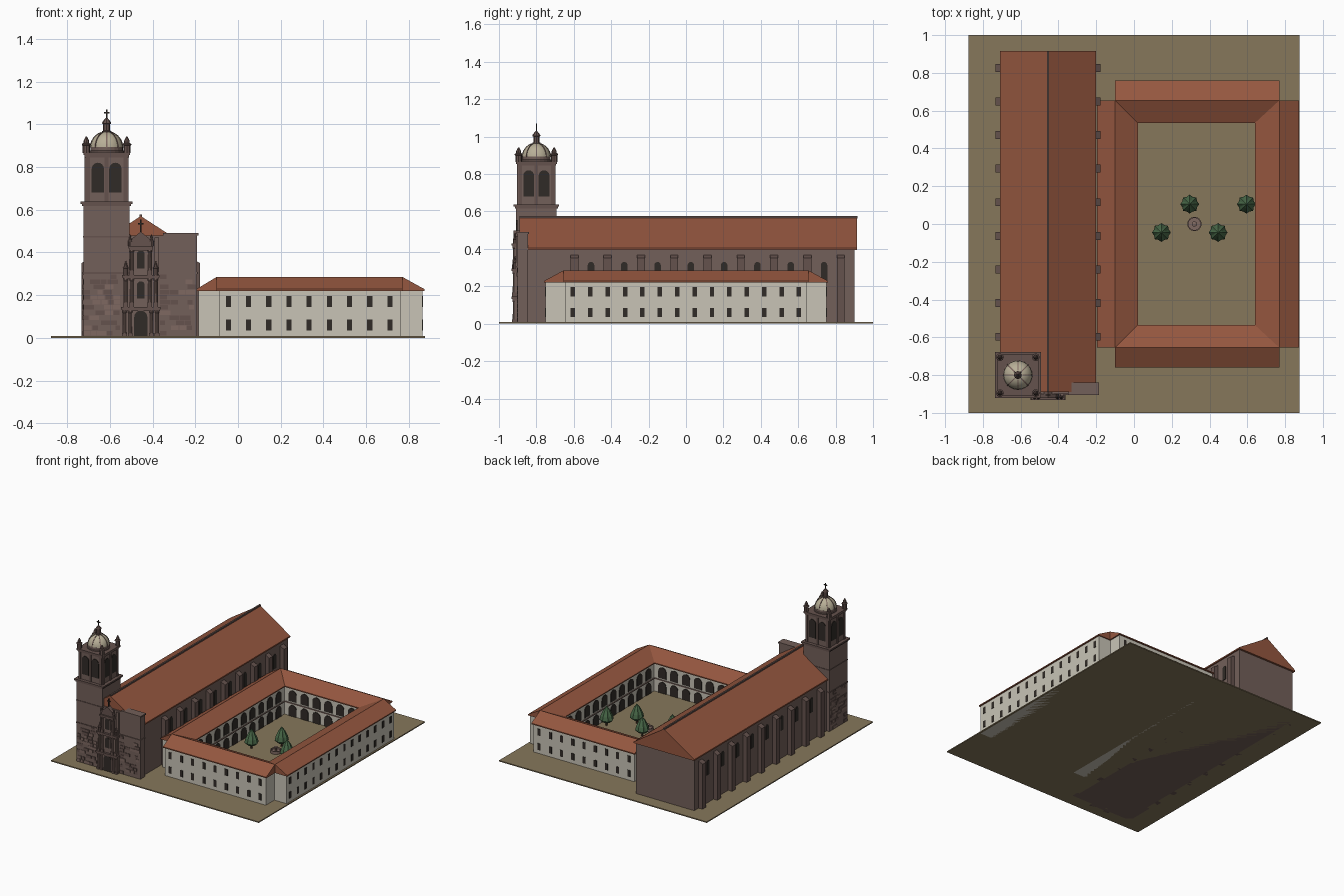
import bpy, bmesh, math, random
from mathutils import Vector

if "Cube" in bpy.data.objects:
    bpy.data.objects.remove(bpy.data.objects["Cube"])
random.seed(4)

STONE, STONE2, STONE3 = (.17, .115, .10), (.13, .085, .075), (.21, .14, .12)
TILE, PLASTER, DARK = (.30, .095, .05), (.58, .55, .47), (.03, .024, .02)
EARTH, CREAM, GREEN, BARK = (.24, .185, .105), (.48, .43, .31), (.07, .15, .07), (.09, .05, .03)
parts = {}


def part(name, color):
    parts[name] = (bmesh.new(), color)
    return parts[name][0]


def box(bm, x0, x1, y0, y1, z0, z1):
    hull(bm, [(x, y, z) for x in (x0, x1) for y in (y0, y1) for z in (z0, z1)])


def hull(bm, pts):
    t = bmesh.new()
    for p in pts:
        t.verts.new(p)
    r = bmesh.ops.convex_hull(t, input=t.verts)
    bmesh.ops.dissolve_limit(t, angle_limit=.01, verts=t.verts, edges=t.edges)
    bmesh.ops.recalc_face_normals(t, faces=t.faces)
    me = bpy.data.meshes.new("tmp")
    t.to_mesh(me)
    t.free()
    bm.from_mesh(me)
    bpy.data.meshes.remove(me)


def panel(bm, x, y, z, w, h, ang, d=.004, arched=True):
    """Window or arch plate standing on a wall whose outward angle is ang."""
    n = Vector((math.cos(ang), math.sin(ang), 0))
    u = Vector((-n.y, n.x, 0))
    r = w / 2
    prof = [(-r, 0), (r, 0)]
    if arched:
        prof += [(r * math.cos(a), h - r + r * math.sin(a)) for a in [math.pi * i / 8 for i in range(9)]]
    else:
        prof += [(r, h), (-r, h)]
    o = Vector((x, y, z))
    hull(bm, [o + u * a + Vector((0, 0, b)) + n * s for a, b in prof for s in (-d, d)])


def lathe(bm, x, y, prof, seg=12, pleat=1.0, smooth=False):
    rings = []
    for r, z in prof:
        rings.append([bm.verts.new((x + r * (pleat if i % 2 else 1) * math.cos(2 * math.pi * i / seg),
                                    y + r * (pleat if i % 2 else 1) * math.sin(2 * math.pi * i / seg), z))
                      for i in range(seg)])
    for a, b in zip(rings, rings[1:]):
        for i in range(seg):
            f = bm.faces.new((a[i], a[(i + 1) % seg], b[(i + 1) % seg], b[i]))
            f.smooth = smooth
    bm.faces.new(rings[0][::-1])
    bm.faces.new(rings[-1])


S, E, N, W = -math.pi / 2, 0, math.pi / 2, math.pi

# ground slab
box(part("ground", EARTH), -.875, .875, -1, 1, 0, .008)

# church nave, roof and ridge
box(part("nave_walls", STONE), -.70, -.21, -.88, .90, 0, .405)
hull(part("nave_roof", TILE), [(x, y, z) for y in (-.89, .915)
     for x, z in ((-.71, .395), (-.20, .395), (-.71, .405), (-.20, .405), (-.455, .57))])
box(part("roof_ridge", STONE2), -.461, -.449, -.89, .917, .563, .577)

# buttresses with sloped tops, and high windows between them
bt, nw = part("buttresses", STONE2), part("nave_windows", DARK)
for i in range(9):
    y = -.597 + i * .178
    for s in (-1, 1):
        a, b = -.455 + s * .24, -.455 + s * .278
        hull(bt, [(x, yy, z) for yy in (y - .021, y + .021)
                  for x, z in ((a, 0), (b, 0), (b, .35), (a, .37))])
        if i < 8:
            panel(nw, -.455 + s * .245, y + .089, .22, .035, .11, E if s > 0 else W)

# front wall with stepped top cornice
fw = part("front_wall", STONE)
box(fw, -.52, -.192, -.90, -.845, 0, .48)
box(fw, -.35, -.186, -.906, -.84, .48, .49)
box(fw, -.52, -.188, -.905, -.845, .30, .308)

# bell tower
TX, TY = -.615, -.80
tw = part("tower_shaft", STONE)
box(tw, TX - .108, TX + .108, TY - .108, TY + .108, 0, .625)
tc = part("tower_cornices", STONE2)
for h, z0, z1 in ((.112, .30, .308), (.111, .47, .477), (.115, .617, .627), (.122, .627, .638),
                  (.104, .845, .855), (.109, .855, .867)):
    box(tc, TX - h, TX + h, TY - h, TY + h, z0, z1)
be = part("belfry", STONE)
box(be, TX - .097, TX + .097, TY - .097, TY + .097, .63, .86)
bo, bp = part("belfry_openings", DARK), part("belfry_pilasters", STONE2)
for ang in (S, E, N, W):
    n, u = Vector((math.cos(ang), math.sin(ang))), Vector((-math.sin(ang), math.cos(ang)))
    for s in (-1, 1):
        c = Vector((TX, TY)) + n * .097 + u * s * .041
        panel(bo, c.x, c.y, .68, .058, .14, ang)
    for s in (-1, 0, 1):
        c = Vector((TX, TY)) + n * .097 + u * s * .087
        panel(bp, c.x, c.y, .638, .018, .21, ang, .006, False)

# corner pinnacles, dome, lantern
pn = part("pinnacles", STONE2)
for sx in (-1, 1):
    for sy in (-1, 1):
        lathe(pn, TX + sx * .095, TY + sy * .095, [(.017, .865), (.017, .90), (.021, .902), (.021, .908),
              (.013, .912), (.013, .922), (.003, .942)], 8)
lathe(part("dome_drum", STONE), TX, TY, [(.08, .866), (.08, .875), (.076, .877), (.076, .893)], 24)
lathe(part("dome", CREAM), TX, TY, [(.076 * math.cos(a), .89 + .076 * math.sin(a))
      for a in [math.radians(t) for t in range(0, 86, 12)]], 24, smooth=True)
ri = part("dome_ribs", STONE3)
for k in range(8):
    a = k * math.pi / 4
    for t in range(0, 72, 12):
        hull(ri, [(TX + r * math.cos(q) * math.cos(a) - s * math.sin(a),
                   TY + r * math.cos(q) * math.sin(a) + s * math.cos(a), .89 + r * math.sin(q))
                  for r in (.074, .0785) for s in (-.003, .003)
                  for q in (math.radians(t), math.radians(t + 12))])
lathe(part("lantern", STONE2), TX, TY, [(.022, .955), (.022, .968), (.016, .97), (.016, 1.0), (.021, 1.003),
      (.021, 1.008), (.014, 1.018), (.004, 1.03)], 8)
cr = part("crosses", DARK)
for x, y, z, h in ((TX, TY, 1.025, .044), (-.455, -.905, .495, .06)):
    box(cr, x - .003, x + .003, y - .003, y + .003, z, z + h)
    box(cr, x - .013, x + .013, y - .003, y + .003, z + h * .6, z + h * .6 + .006)

# rough ashlar blocks on the lower front and tower side
a1, a2 = part("ashlar_dark", STONE2), part("ashlar_light", STONE3)
for row in range(12):
    z = .012 + row * .024
    for x0, x1, y in ((-.722, -.55, -.908), (-.365, -.194, -.90), (-.905, -.70, None)):
        x = x0
        while x < x1 - .02:
            w = min(random.uniform(.025, .055), x1 - x)
            if random.random() < .6:
                b, d = random.choice((a1, a2)), random.uniform(.002, .005)
                if y is None:
                    box(b, TX - .108 - d, TX - .10, x, x + w - .003, z, z + .021)
                else:
                    box(b, x, x + w - .003, y - d, y + .005, z, z + .021)
            x += w

# three-tier portal: backing, columns, cornices, niches
PX = -.455
pb, pc, pk, po = (part("portal_backing", STONE), part("portal_columns", STONE3),
                  part("portal_cornices", STONE2), part("portal_openings", DARK))
for hw, z0, z1, cols, ow, oz, oh in ((.085, 0, .145, (.05, .076), .062, .008, .12),
                                    (.08, .145, .295, (.042, .07), .036, .185, .08),
                                    (.05, .295, .43, (.042,), .036, .325, .085)):
    box(pb, PX - hw, PX + hw, -.916, -.89, z0, z1)
    box(pk, PX - hw - .008, PX + hw + .008, -.932, -.89, z1 - .012, z1)
    box(pk, PX - hw - .004, PX + hw + .004, -.928, -.89, z1 - .02, z1 - .012)
    panel(pb, PX, -.916, oz, ow + .016, oh + .008, S, .004)
    panel(po, PX, -.918, oz, ow, oh, S, .005)
    for c in cols:
        for s in (-1, 1):
            x = PX + s * c
            box(pk, x - .011, x + .011, -.93, -.90, z0, z0 + .022)
            lathe(pc, x, -.919, [(.008, z0 + .02), (.007, z1 - .03), (.010, z1 - .026), (.010, z1 - .018)], 10)
for s in (-1, 1):
    lathe(pk, PX + s * .07, -.915, [(.011, .295), (.011, .325), (.013, .327), (.008, .335), (.002, .36)], 8)
    lathe(pk, PX + s * .05, -.915, [(.009, .43), (.009, .45), (.011, .452), (.006, .46), (.002, .485)], 8)
    box(pb, PX + s * .075 - .01, PX + s * .075 + .01, -.91, -.89, .295, .47)
hull(pk, [(PX + x, y, z) for y in (-.922, -.885)
          for x, z in ((-.055, .43), (.055, .43), (.04, .465), (-.04, .465), (0, .497))])

# cloister wings and roofs (notched corners outside, mitred inside)
wg, rf = part("cloister_walls", PLASTER), part("cloister_roof", TILE)
X0, X1, RY = -.10, .77, .655
for s in (-1, 1):
    ya, yb = sorted((s * .75, s * .545))
    box(wg, X0 + .01, X1 - .01, ya, yb, 0, .222)
    base = [(X0, s * .76), (X1, s * .76), (X0, s * RY), (X1, s * RY), (.02, s * .535), (.64, s * .535)]
    hull(rf, [(x, y, z) for x, y in base for z in (.22, .228)] + [(X0, s * RY, .285), (X1, s * RY, .285)])
for xo, xr, xi in ((-.195, X0, .02), (.873, X1, .64)):
    d = .01 if xo < xi else -.01
    xa, xb = sorted((xo + d, xi - d))
    box(wg, xa, xb, -RY + .008, RY - .008, 0, .222)
    base = [(xo, -RY), (xo, RY), (xr, -RY), (xr, RY), (xi, -.535), (xi, .535)]
    hull(rf, [(x, y, z) for x, y in base for z in (.22, .228)] + [(xr, -RY, .285), (xr, RY, .285)])

# outer windows and courtyard arcades, two storeys each
ow, ar, st = part("cloister_windows", DARK), part("arcade_arches", DARK), part("arcade_string_course", STONE3)
for zw, za in ((.035, .008), (.145, .12)):
    for i in range(9):
        for s in (-1, 1):
            panel(ow, -.045 + i * .0945, s * .75, zw, .024, .05, s * N, .003, False)
    for i in range(14):
        panel(ow, .863, -.605 + i * .093, zw, .024, .05, E, .003, False)
    for i in range(6):
        for s in (-1, 1):
            panel(ar, .33 + (i - 2.5) * .1, s * .545, za, .066, .085, -s * N, .004)
    for i in range(10):
        for x, a in ((.01, E), (.65, W)):
            panel(ar, x, (i - 4.5) * .105, za, .066, .085, a, .004)
for s in (-1, 1):
    box(st, .01, .65, s * .543 - .005, s * .543 + .005, .103, .11)
    box(st, .33 + s * .318 - .005, .33 + s * .318 + .005, -.545, .545, .103, .11)

# courtyard fountain and trees
lathe(part("fountain", STONE3), .32, 0, [(.038, .005), (.038, .03), (.032, .03), (.032, .02), (.007, .02),
      (.006, .045), (.014, .05), (.002, .053)], 16)
tk, tf = part("tree_trunks", BARK), part("tree_crowns", GREEN)
for x, y in ((.295, .105), (.595, .105), (.145, -.045), (.445, -.045)):
    lathe(tk, x, y, [(.008, .005), (.006, .05)], 6)
    lathe(tf, x, y, [(.028, .035), (.05, .055), (.043, .085), (.024, .125), (.002, .155)], 16, .84)

# turn every part into an object
for name, (bm, col) in parts.items():
    me = bpy.data.meshes.new(name)
    bm.to_mesh(me)
    bm.free()
    mat = bpy.data.materials.new(name + "_colour")
    mat.diffuse_color = (*col, 1)
    mat.use_nodes = True
    mat.node_tree.nodes["Principled BSDF"].inputs["Base Color"].default_value = mat.diffuse_color
    me.materials.append(mat)
    bpy.context.collection.objects.link(bpy.data.objects.new(name, me))
